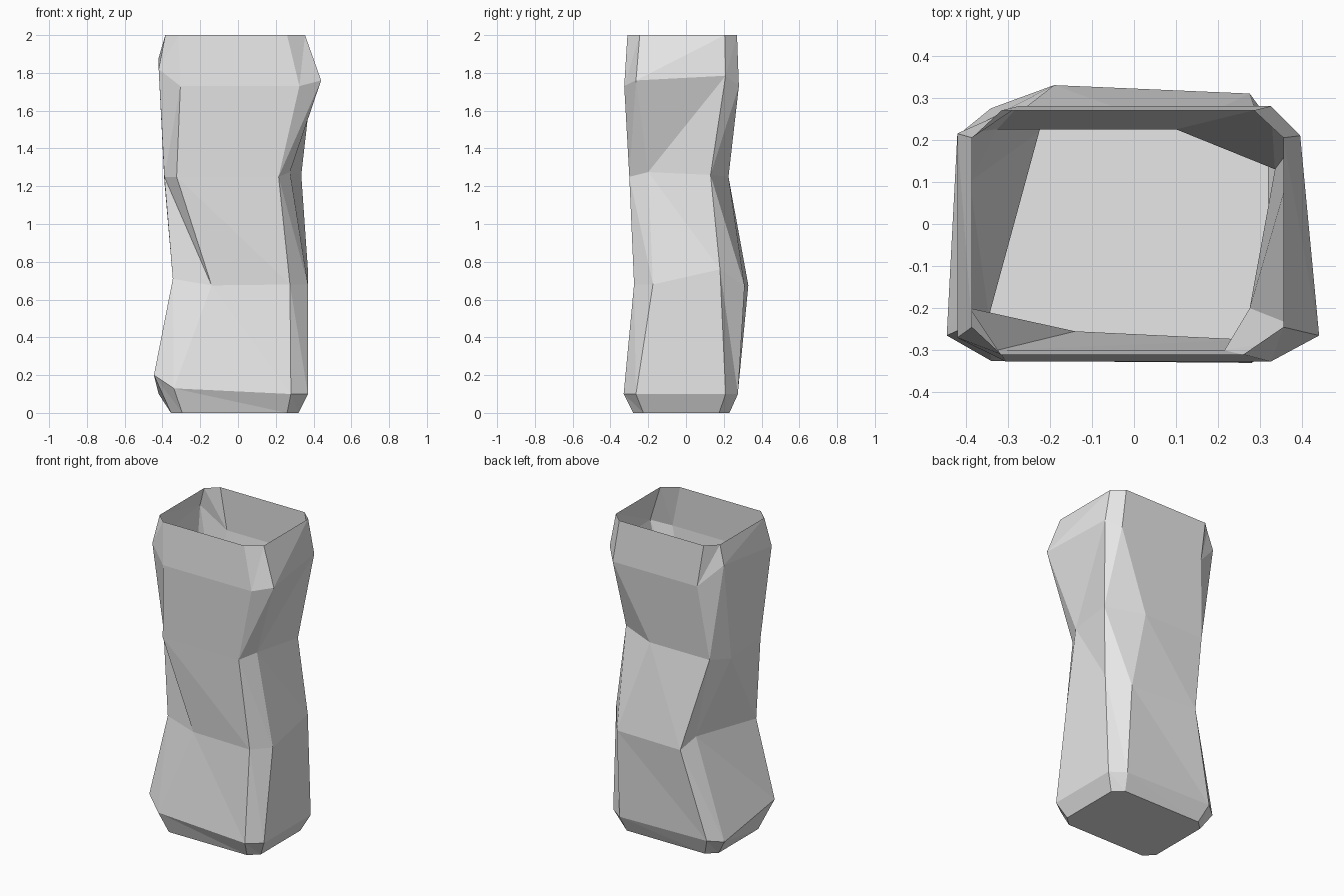
import bpy
import bmesh

cube = bpy.data.objects.get("Cube")
if cube:
    bpy.data.objects.remove(cube)

# One grey stone colour
stone = bpy.data.materials.new("grey stone")
stone.use_nodes = True
colour = (0.8, 0.8, 0.8, 1.0)
stone.diffuse_color = colour
stone.node_tree.nodes["Principled BSDF"].inputs["Base Color"].default_value = colour

# Corner order, anticlockwise from the front: each flat side has two corners
CORNERS = [
    "front_west", "front_east",
    "east_front", "east_back",
    "back_east", "back_west",
    "west_back", "west_front",
]


def chamfered_ring(height, west, east, front, back, cut_x, cut_y):
    """Rectangle with cut corners, as a dictionary of named points."""
    points = [
        (west + cut_x, front), (east - cut_x, front),
        (east, front + cut_y), (east, back - cut_y),
        (east - cut_x, back), (west + cut_x, back),
        (west, back - cut_y), (west, front + cut_y),
    ]
    return {name: (x, y, height) for name, (x, y) in zip(CORNERS, points)}


# Base, foot, lower waist, upper waist, shoulder and rim
base = chamfered_ring(0, -.355, .32, -.28, .23, .06, .055)
foot = chamfered_ring(.1, -.42, .37, -.33, .275, .09, .065)
lower_waist = chamfered_ring(.68, -.345, .37, -.275, .32, .095, .1)
upper_waist = chamfered_ring(1.25, -.39, .335, -.3, .225, .065, .1)
shoulder = chamfered_ring(1.73, -.42, .44, -.327, .28, .115, .062)
rim = chamfered_ring(2, -.385, .355, -.31, .27, .07, .065)

# Chipped corners moved off the regular outline
foot.update(
    west_front=(-.445, -.265, .2),
    front_west=(-.34, -.325, .13),
    back_west=(-.34, .275, .11),
)
lower_waist.update(
    front_west=(-.14, -.255, .675),
    west_front=(-.345, -.22, .71),
    west_back=(-.225, .22, .73),
    back_west=(-.19, .33, .675),
    back_east=(.275, .31, .67),
    east_back=(.37, .18, .76),
)
upper_waist.update(
    front_east=(.215, -.3, 1.25),
    east_front=(.275, -.2, 1.275),
    east_back=(.335, .13, 1.26),
    back_east=(.1, .225, 1.25),
    west_back=(-.39, .1, 1.23),
)
shoulder.update(
    east_front=(.44, -.265, 1.76),
    east_back=(.395, .21, 1.785),
    back_west=(-.275, .28, 1.73),
    west_back=(-.42, .215, 1.88),
    west_front=(-.42, -.27, 1.82),
)
rim.update(front_east=(.26, -.31, 2))

# Hollow column: closed floor, faceted walls, open top
bm = bmesh.new()
rings = [base, foot, lower_waist, upper_waist, shoulder, rim]
loops = [[bm.verts.new(ring[name]) for name in CORNERS] for ring in rings]
bm.faces.new(list(reversed(loops[0])))

for band, (low, high) in enumerate(zip(loops, loops[1:])):
    rising = low is loops[3] or low is loops[4]
    for i in range(len(CORNERS)):
        j = (i + 1) % len(CORNERS)
        if rising:
            bm.faces.new((low[i], low[j], high[j]))
            bm.faces.new((low[i], high[j], high[i]))
        else:
            bm.faces.new((low[i], low[j], high[i]))
            bm.faces.new((low[j], high[j], high[i]))

mesh = bpy.data.meshes.new("stone_column")
bm.to_mesh(mesh)
bm.free()
mesh.materials.append(stone)
column = bpy.data.objects.new("stone_column", mesh)
bpy.context.collection.objects.link(column)
